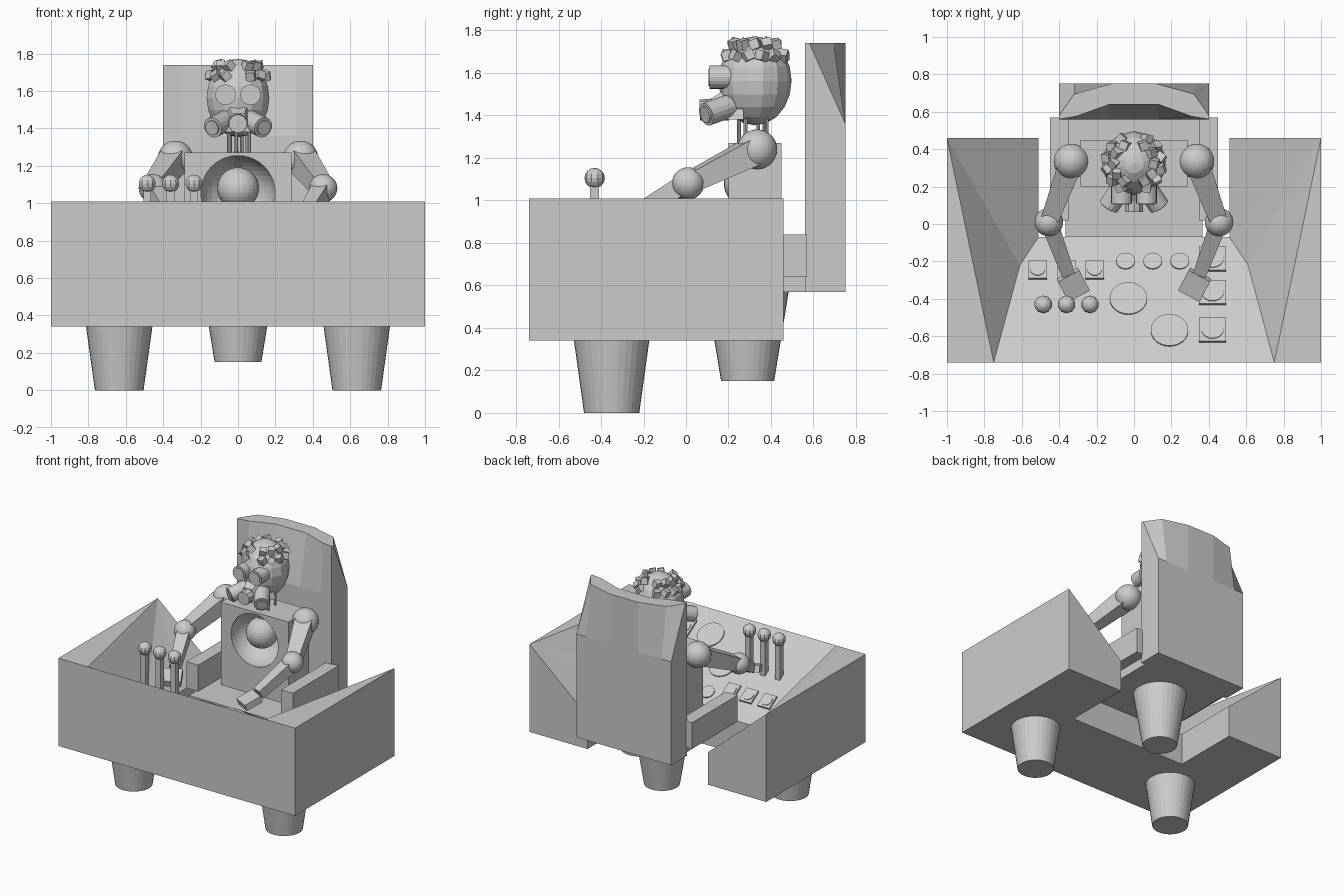
import bpy, bmesh, math, random
from mathutils import Vector, Matrix, Euler

old = bpy.data.objects.get("Cube")
if old:
    bpy.data.objects.remove(old, do_unlink=True)
random.seed(4)

grey = bpy.data.materials.new("plain_grey")
grey.use_nodes = True
grey.diffuse_color = (0.6, 0.6, 0.6, 1)
grey.node_tree.nodes["Principled BSDF"].inputs["Base Color"].default_value = (0.6, 0.6, 0.6, 1)


def finish(name, bm, matrix=None):
    bmesh.ops.recalc_face_normals(bm, faces=bm.faces)
    me = bpy.data.meshes.new(name)
    bm.to_mesh(me)
    bm.free()
    me.materials.append(grey)
    ob = bpy.data.objects.new(name, me)
    bpy.context.collection.objects.link(ob)
    if matrix:
        ob.matrix_world = matrix
    return ob


def box(name, size, loc, rot=None):
    bm = bmesh.new()
    bmesh.ops.create_cube(bm, size=1)
    bmesh.ops.scale(bm, vec=size, verts=bm.verts)
    rot = rot or Matrix.Identity(4)
    return finish(name, bm, Matrix.Translation(loc) @ rot)


def ball(name, loc, r, segs=24, rings=14, scale=(1, 1, 1)):
    bm = bmesh.new()
    bmesh.ops.create_uvsphere(bm, u_segments=segs, v_segments=rings, radius=r)
    bmesh.ops.scale(bm, vec=scale, verts=bm.verts)
    return finish(name, bm, Matrix.Translation(loc))


def rod(name, a, b, r1, r2, segs=24, spin=0):
    a, b = Vector(a), Vector(b)
    bm = bmesh.new()
    bmesh.ops.create_cone(bm, cap_ends=True, segments=segs, radius1=r1, radius2=r2,
                          depth=(b - a).length)
    turn = (b - a).to_track_quat('Z', 'Y').to_matrix().to_4x4() @ Matrix.Rotation(spin, 4, 'Z')
    return finish(name, bm, Matrix.Translation((a + b) / 2) @ turn)


def skin(name, rings):
    """Join equal rings of points, closing the first and last."""
    bm = bmesh.new()
    rows = [[bm.verts.new(p) for p in ring] for ring in rings]
    n = len(rows[0])
    for low, high in zip(rows, rows[1:]):
        for i in range(n):
            j = (i + 1) % n
            bm.faces.new((low[i], low[j], high[j], high[i]))
    bm.faces.new(rows[0])
    bm.faces.new(rows[-1])
    bmesh.ops.remove_doubles(bm, verts=bm.verts, dist=1e-5)
    return finish(name, bm)


# Console: U-shaped desk whose panel and wings slope down to the operator
FRONT, BACK, NOTCH, LOW, RIM = -0.74, 0.46, -0.07, 0.34, 1.01
SLOPE = 0.627


def panel_z(y):
    return RIM - SLOPE * (y - FRONT)


half = [(1, BACK, RIM), (1, FRONT, RIM), (0.75, FRONT, RIM),
        (0.61, -0.22, panel_z(-0.22)), (0.51, NOTCH, panel_z(NOTCH)), (0.51, BACK, panel_z(NOTCH))]
bm = bmesh.new()
right = [bm.verts.new((-x, y, z)) for x, y, z in half]
left = [bm.verts.new(p) for p in half]
low_r = {i: bm.verts.new((-half[i][0], half[i][1], LOW)) for i in (0, 1, 4, 5)}
low_l = {i: bm.verts.new((half[i][0], half[i][1], LOW)) for i in (0, 1, 4, 5)}
for t, b in ((right, low_r), (left, low_l)):
    bm.faces.new((t[0], t[1], t[2]))
    bm.faces.new((t[0], t[2], t[3]))
    bm.faces.new((t[0], t[3], t[4]))
    bm.faces.new((t[0], t[4], t[5]))
    bm.faces.new((t[0], t[1], b[1], b[0]))
    bm.faces.new((t[5], t[0], b[0], b[5]))
    bm.faces.new((t[4], t[5], b[5], b[4]))
    bm.faces.new((b[0], b[1], b[4], b[5]))
bm.faces.new(right[2:5] + left[4:1:-1])
bm.faces.new((low_r[1], low_l[1], low_l[4], low_r[4]))
bm.faces.new((right[4], left[4], low_l[4], low_r[4]))
bm.faces.new((right[1], right[2], left[2], left[1], low_l[1], low_r[1]))
finish("console_desk", bm)

# Tapered feet
for side, s in (("left", 1), ("right", -1)):
    rod(side + "_desk_foot", (s * 0.635, -0.35, 0), (s * 0.635, -0.35, LOW + 0.005), 0.13, 0.178, 32)
rod("seat_foot", (0, 0.29, 0.15), (0, 0.29, 0.58), 0.125, 0.195, 32)

# Panel instruments
tilt = Matrix.Rotation(-math.atan(SLOPE), 4, 'X')
up = tilt @ Vector((0, 0, 1))


def on_panel(x, y, lift=0.0):
    return Vector((x, y, panel_z(y))) + up * lift


for x, y, r in ((-0.045, -0.2, 0.05), (0.1, -0.2, 0.05), (0.245, -0.2, 0.05),
                (-0.03, -0.4, 0.1), (0.19, -0.57, 0.1)):
    rod("dial", on_panel(x, y, -0.01), on_panel(x, y, 0.008), r, r, 24)
for x in (-0.515, -0.36, -0.21):
    box("switch_plate", (0.1, 0.11, 0.03), on_panel(x, -0.25), tilt)
    rod("switch_cap", on_panel(x, -0.25), on_panel(x, -0.25, 0.02), 0.04, 0.04, 16)
for y in (-0.19, -0.37, -0.57):
    box("gauge_plate", (0.145, 0.15, 0.03), on_panel(0.42, y), tilt)
    rod("gauge_face", on_panel(0.42, y), on_panel(0.42, y, 0.02), 0.06, 0.06, 20)
for x in (-0.485, -0.36, -0.235):
    box("lever_post", (0.042, 0.042, 0.32), (x, -0.43, 0.93))
    ball("lever_knob", (x, -0.43, 1.105), 0.048, 10, 8)

# Seat, armrests and curved backrest
box("seat", (0.73, 0.64, 0.07), (0, 0.25, 0.605))
for side, s in (("left", 1), ("right", -1)):
    box(side + "_armrest", (0.1, 0.55, 0.2), (s * 0.4, 0.295, 0.74))


def section(z, front, back):
    """Mirror half outlines of the front and back into one ring."""
    pts = [(-x, y) for x, y in front] + front[::-1] + back + [(-x, y) for x, y in back[::-1]]
    return [(x, y, z) for x, y in pts]


flat_front = [(0.4, 0.56), (0.31, 0.56), (0.13, 0.56)]
flat_back = [(0.4, 0.75), (0.32, 0.75), (0.12, 0.75)]
skin("backrest", [section(0.57, flat_front, flat_back),
                  section(1.36, flat_front, flat_back),
                  section(1.74, [(0.4, 0.56), (0.31, 0.575), (0.13, 0.64)],
                          [(0.4, 0.58), (0.32, 0.695), (0.12, 0.75)])])

# Torso with a round hollow holding a hanging ball
torso = box("torso", (0.57, 0.25, 0.64), (0, 0.325, 0.95))
cutter = ball("hollow_cutter", (0, 0.215, 1.055), 0.2, 32, 20)
cutter.hide_render = True
cutter.hide_viewport = True
cut = torso.modifiers.new("hollow", 'BOOLEAN')
cut.operation = 'DIFFERENCE'
cut.object = cutter
cut.solver = 'EXACT'
ball("core_ball", (0, 0.29, 1.08), 0.112, 24, 16)
for x in (-0.016, 0, 0.016):
    rod("core_wire", (x, 0.28, 1.16), (x, 0.28, 1.28), 0.006, 0.006, 8)

# Neck cables
for x, y in ((-0.05, 0.28), (0.06, 0.28), (-0.01, 0.25), (0.02, 0.34), (-0.04, 0.37), (0.05, 0.38)):
    rod("neck_cable", (x, y, 1.25), (x, y, 1.42), 0.009, 0.009, 8)

# Arms
for side, s in (("left", 1), ("right", -1)):
    shoulder, elbow = Vector((s * 0.335, 0.335, 1.24)), Vector((s * 0.455, 0.01, 1.08))
    wrist = Vector((s * 0.355, -0.26, 0.92))
    ball(side + "_shoulder", shoulder, 0.094, 32, 18)
    ball(side + "_elbow", elbow, 0.076, 32, 18)
    rod(side + "_upper_arm", shoulder, elbow, 0.09, 0.065, 4, math.pi / 4)
    rod(side + "_forearm", elbow, wrist, 0.065, 0.05, 4, math.pi / 4)
    turn = Euler((math.radians(20), 0, s * math.radians(-28))).to_matrix().to_4x4()
    box(side + "_hand", (0.13, 0.13, 0.05), (s * 0.325, -0.325, 0.885), turn)

# Head with mask
ball("head", (0, 0.325, 1.563), 0.172, 14, 10, (1, 1, 1.22))
for side, s in (("left", 1), ("right", -1)):
    rod(side + "_goggle", (s * 0.067, 0.11, 1.58), (s * 0.067, 0.24, 1.58), 0.055, 0.055, 20)
    rod(side + "_goggle_lens", (s * 0.067, 0.105, 1.58), (s * 0.067, 0.15, 1.58), 0.042, 0.042, 20)
    rod(side + "_filter", (s * 0.135, 0.095, 1.405), (s * 0.05, 0.22, 1.45), 0.056, 0.056, 16)
    rod(side + "_filter_cap", (s * 0.14, 0.088, 1.402), (s * 0.1, 0.15, 1.42), 0.04, 0.04, 16)
rod("mouth_filter", (0, 0.065, 1.425), (0, 0.2, 1.43), 0.05, 0.055, 10)
skin("mask_snout", [[(x, y, z) for x, z in ((-w, 1.38), (w, 1.38), (w * 0.5, t), (-w * 0.5, t))]
                    for y, w, t in ((0.12, 0.07, 1.48), (0.27, 0.13, 1.58))])

# Curls of hair as tilted cubes in a band over each side of the crown
for s in (1, -1):
    for row, (reach, count) in enumerate(((0.62, 5), (0.85, 6))):
        for i in range(count):
            a = math.radians(-62 + 124 * i / (count - 1))
            flat = Vector((s * math.cos(a), math.sin(a), 0)) * reach
            h = math.sqrt(1 - reach * reach)
            spot = Vector((flat.x * 0.172, 0.325 + flat.y * 0.172, 1.573 + h * 0.205))
            turn = Euler([random.uniform(0, 1.5) for _ in range(3)]).to_matrix().to_4x4()
            box("hair_curl", (0.046, 0.046, 0.046), spot, turn)
